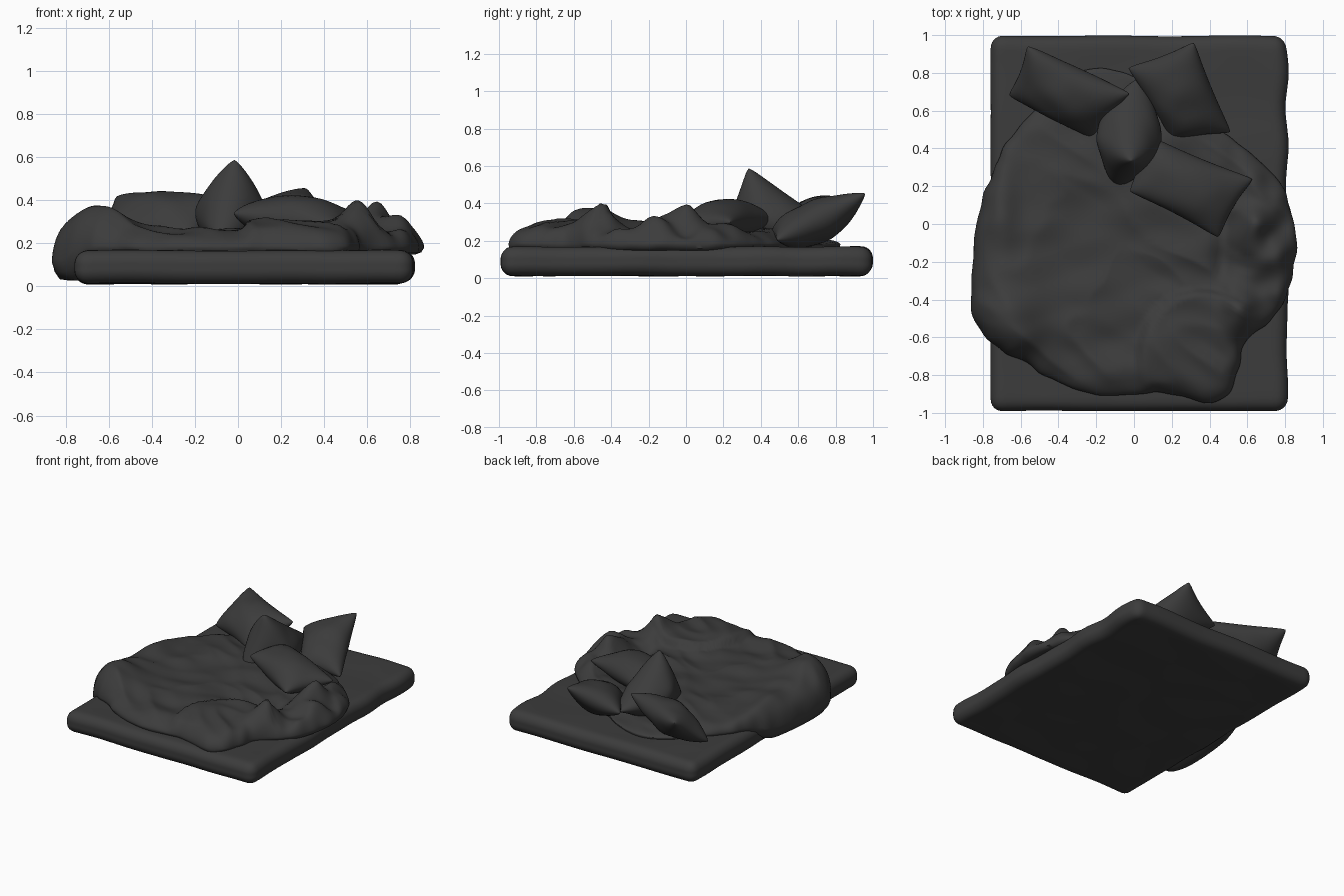
import bpy, bmesh, math
from mathutils import Vector, noise

if "Cube" in bpy.data.objects:
    bpy.data.objects.remove(bpy.data.objects["Cube"], do_unlink=True)

cloth = bpy.data.materials.new("charcoal_cloth")
cloth.use_nodes = True
GREY = (0.045, 0.045, 0.045, 1)
cloth.diffuse_color = GREY
cloth.node_tree.nodes["Principled BSDF"].inputs["Base Color"].default_value = GREY


def finish(bm, name, angle=60):
    bmesh.ops.recalc_face_normals(bm, faces=bm.faces)
    mesh = bpy.data.meshes.new(name)
    bm.to_mesh(mesh)
    bm.free()
    mesh.materials.append(cloth)
    obj = bpy.data.objects.new(name, mesh)
    bpy.context.collection.objects.link(obj)
    bpy.ops.object.select_all(action="DESELECT")
    obj.select_set(True)
    bpy.context.view_layer.objects.active = obj
    bpy.ops.object.shade_smooth_by_angle(angle=math.radians(angle))


def smooth(a, b, v):
    t = min(1, max(0, (v - a) / (b - a)))
    return t * t * (3 - 2 * t)


# Mattress: a rounded slab with slightly wavy sides
def mattress():
    bm = bmesh.new()
    bmesh.ops.create_cube(bm, size=2)
    bmesh.ops.subdivide_edges(bm, edges=bm.edges[:], cuts=39, use_grid_fill=True)
    half, r = Vector((0.785, 0.993, 0.078)), 0.065
    for v in bm.verts:
        # crowd the grid towards the rim so the rounding is well sampled
        p = Vector([math.sin(c * math.pi / 2) * h for c, h in zip(v.co, half)])
        q = Vector([max(r - h, min(h - r, c)) for c, h in zip(p, half)])
        d = p - q
        if d.length > 0:
            p = q + d.normalized() * r
        wave = 0.01 * noise.noise(Vector((p.x * 3, p.y * 4, 1)))
        p.x += wave * (2.2 if p.x > 0 else 0.4)
        p.y += 0.5 * wave
        p.z += 0.6 * wave
        v.co = p + Vector((0.026, 0.003, 0.09))
    finish(bm, "mattress")


# Cushion: bilinear patch between four corners, puffed both ways, sides pinched
def pillow(name, corners, puff, pinch=0.07, n=24):
    a, b, c, d = [Vector(p) for p in corners]
    normal = (c - a).cross(d - b).normalized()
    bm = bmesh.new()
    sides = []
    for side in (1, -1):
        grid = []
        for i in range(n + 1):
            row = []
            for j in range(n + 1):
                u, v = (-math.cos(math.pi * k / n) for k in (i, j))
                fat = (max(0, 1 - u * u) * max(0, 1 - v * v)) ** 0.5
                # round the corner tips off a little, pull the sides in
                tip = 1 - 0.04 * (u * v) ** 8
                s = (1 + u * tip * (1 - pinch * (1 - v * v))) / 2
                t = (1 + v * tip * (1 - pinch * (1 - u * u))) / 2
                p = a.lerp(b, s).lerp(d.lerp(c, s), t)
                crease = 1 + 0.12 * noise.noise(p * 7)
                row.append(bm.verts.new(p + normal * side * puff * fat * crease))
            grid.append(row)
        sides.append(grid)
    for grid in sides:
        for i in range(n):
            for j in range(n):
                bm.faces.new((grid[i][j], grid[i + 1][j], grid[i + 1][j + 1], grid[i][j + 1]))
    bmesh.ops.remove_doubles(bm, verts=bm.verts[:], dist=0.0005)
    finish(bm, name)


# Duvet: outline seen from above, counter-clockwise
OUTLINE = [(-.56, .57), (-.68, .42), (-.76, .24), (-.83, 0), (-.86, -.34), (-.83, -.53),
           (-.71, -.67), (-.59, -.72), (-.39, -.85), (-.13, -.91), (.14, -.89), (.44, -.95),
           (.55, -.77), (.59, -.63), (.75, -.48), (.83, -.32), (.86, -.1), (.83, .1),
           (.74, .26), (.59, .39), (.41, .52), (.08, .74), (-.2, .83), (-.44, .71)]
# Soft humps: x, y, radius x, radius y, height
HUMPS = [(-.64, -.52, .19, .26, .115), (-.2, -.72, .35, .12, .02), (.64, -.02, .1, .15, .12),
         (.58, -.46, .1, .13, .09), (.77, -.2, .06, .14, .05), (.47, -.1, .05, .2, -.05),
         (-.7, .05, .08, .25, .04), (.1, -.25, .25, .12, -.02)]


def duvet_height(x, y):
    z = 0.25
    for hx, hy, rx, ry, h in HUMPS:
        z += h * math.exp(-((x - hx) / rx) ** 2 - ((y - hy) / ry) ** 2)
    # folded-over flap at the front
    flap = math.hypot((x - 0.36) / 0.34, (y + 0.72) / 0.37)
    z += 0.045 * smooth(1.04, 0.94, flap)
    # long shallow drapes, and tighter folds in the gathered side
    z += 0.018 * noise.noise(Vector((x * 2.5 + y, y * 6 - x * 2, 3)))
    z += 0.015 * (1 - 3 * abs(noise.noise(Vector((x * 2 - y, y * 5 + x * 3, 8)))))
    gather = smooth(0.42, 0.6, x)
    z += 0.05 * gather * noise.noise(Vector((x * 7, y * 8, 5)))
    # thins out beneath the cushions
    return z - 0.05 * smooth(0.4, 0.75, y)


def duvet():
    pts = [Vector(p) for p in OUTLINE]
    n, steps, rings = len(pts), 8, 44
    rim = []
    for i in range(n):
        p0, p1, p2, p3 = (pts[(i + k) % n] for k in (-1, 0, 1, 2))
        for s in range(steps):
            t = s / steps
            rim.append(0.5 * (2 * p1 + (p2 - p0) * t + (2 * p0 - 5 * p1 + 4 * p2 - p3) * t * t
                              + (3 * p1 - p0 - 3 * p2 + p3) * t ** 3))
    centre = Vector((-0.05, -0.1))
    bm = bmesh.new()
    loops = []
    for k in range(1, rings + 1):
        t = math.sin(k / rings * math.pi / 2)
        loop = []
        for p in rim:
            wob = 1 + 0.02 * t * noise.noise(Vector((p.x * 9, p.y * 9, 2)))
            q = centre.lerp(p, t * wob)
            low = 0.18 - 0.07 * smooth(-0.72, -0.82, p.x)
            # the front hem slopes off gently, the draped side is fuller
            power = 14 - 5 * smooth(-0.5, -0.8, p.y) + 8 * smooth(-0.55, -0.75, p.x)
            edge = (1 - t ** power) ** 0.55
            z = low + (duvet_height(q.x, q.y) - low) * edge
            loop.append(bm.verts.new((q.x, q.y, z)))
        loops.append(loop)
    # rolled hem that tucks back under onto the mattress
    for inset, drop in ((0.99, 0.03), (0.96, 0.055), (0.9, 0.06), (0.8, 0.02)):
        loop = []
        for p in rim:
            q = centre.lerp(p, inset)
            hang = smooth(-0.7, -0.82, p.x)
            base = 0.17 - 0.06 * hang
            loop.append(bm.verts.new((q.x, q.y, base - drop * (0.4 + hang))))
        loops.append(loop)
    m = len(rim)
    for a, b in zip(loops, loops[1:]):
        for i in range(m):
            bm.faces.new((a[i], a[(i + 1) % m], b[(i + 1) % m], b[i]))
    top = bm.verts.new((centre.x, centre.y, duvet_height(*centre)))
    for i in range(m):
        bm.faces.new((top, loops[0][(i + 1) % m], loops[0][i]))
    finish(bm, "duvet", 70)


mattress()
duvet()
pillow("back_right_pillow",
       [(-.57, .95, .42), (-.01, .69, .4), (-.22, .45, .21), (-.67, .68, .2)], 0.115)
pillow("back_left_pillow",
       [(.32, .97, .46), (.52, .48, .2), (.2, .44, .22), (-.04, .83, .3)], 0.115)
pillow("upright_pillow",
       [(-.015, .33, .6), (.02, .78, .28), (-.02, .55, .16), (-.09, .19, .22)], 0.165, 0.03)
pillow("front_pillow",
       [(.04, .49, .32), (.64, .24, .3), (.45, -.08, .28), (-.03, .17, .34)], 0.11)
